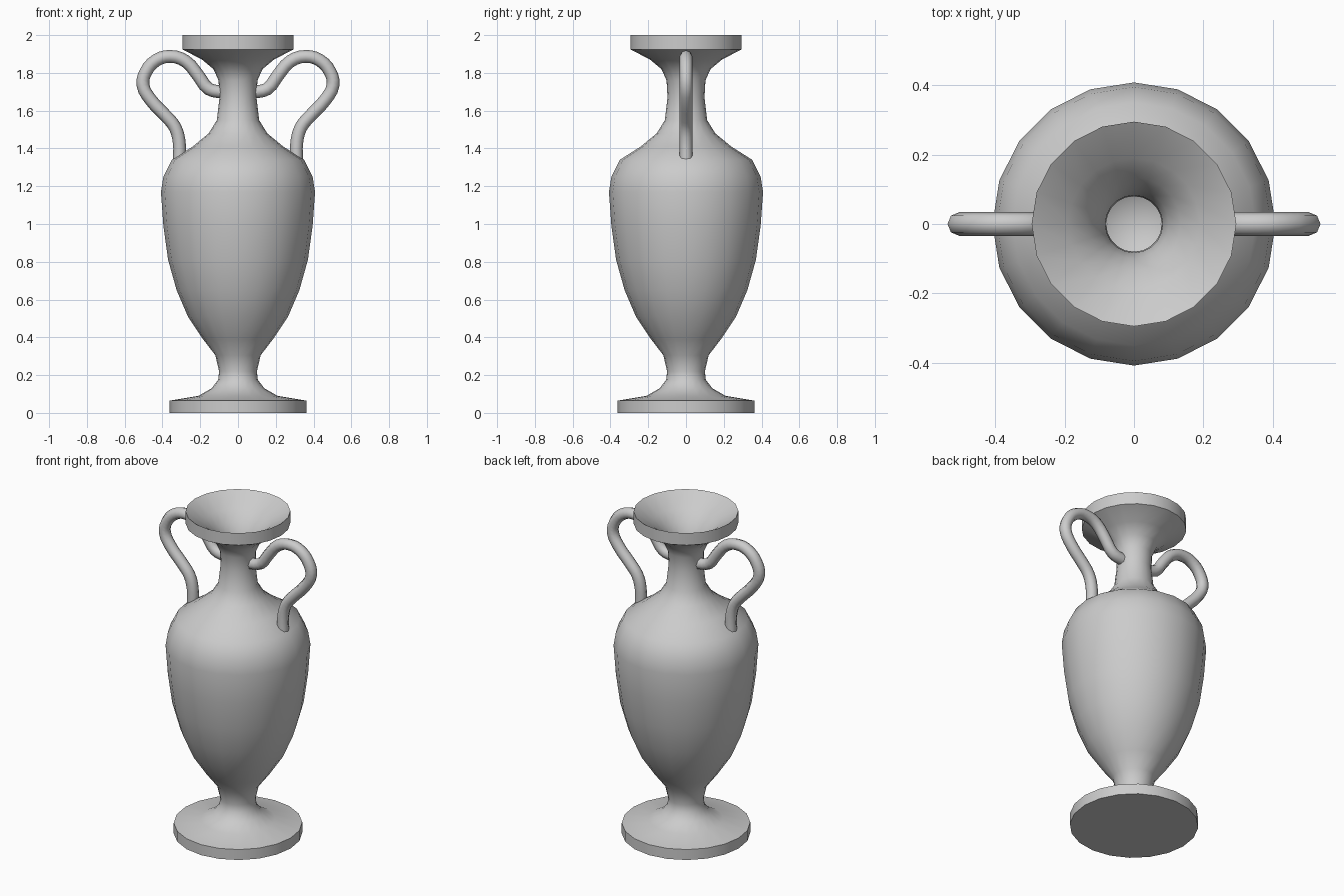
import bpy, bmesh, math

if "Cube" in bpy.data.objects:
    bpy.data.objects.remove(bpy.data.objects["Cube"])

SIDES = 20


def smooth(obj, angle):
    bpy.ops.object.select_all(action='DESELECT')
    obj.select_set(True)
    bpy.context.view_layer.objects.active = obj
    bpy.ops.object.shade_smooth_by_angle(angle=math.radians(angle))


def lathe(name, profile):
    bm = bmesh.new()
    vs = [bm.verts.new((r, 0, z)) for r, z in profile]
    es = [bm.edges.new(p) for p in zip(vs, vs[1:])]
    bmesh.ops.spin(bm, geom=vs + es, cent=(0, 0, 0), axis=(0, 0, 1),
                   angle=math.tau, steps=SIDES)
    bmesh.ops.remove_doubles(bm, verts=bm.verts[:], dist=0.0005)
    bmesh.ops.recalc_face_normals(bm, faces=bm.faces[:])
    me = bpy.data.meshes.new(name)
    bm.to_mesh(me)
    bm.free()
    obj = bpy.data.objects.new(name, me)
    bpy.context.collection.objects.link(obj)
    smooth(obj, 42)


def tube(name, path, radius, side):
    cu = bpy.data.curves.new(name, 'CURVE')
    cu.dimensions = '3D'
    cu.bevel_depth = radius
    cu.bevel_resolution = 2
    cu.use_fill_caps = True
    cu.resolution_u = 3
    sp = cu.splines.new('BEZIER')
    sp.bezier_points.add(len(path) - 1)
    for bp, (x, z) in zip(sp.bezier_points, path):
        bp.co = (side * x, 0, z)
        bp.handle_left_type = bp.handle_right_type = 'AUTO'
    obj = bpy.data.objects.new(name, cu)
    bpy.context.collection.objects.link(obj)
    bpy.ops.object.select_all(action='DESELECT')
    obj.select_set(True)
    bpy.context.view_layer.objects.active = obj
    bpy.ops.object.convert(target='MESH')
    smooth(bpy.context.view_layer.objects.active, 60)


# Vase body: foot, belly, shoulder, neck and lip
outer = [(0, 0), (0.362, 0), (0.362, 0.065), (0.21, 0.09), (0.14, 0.13),
         (0.105, 0.175), (0.10, 0.22), (0.12, 0.305), (0.185, 0.39),
         (0.265, 0.51), (0.325, 0.65), (0.37, 0.81), (0.395, 0.99),
         (0.408, 1.17), (0.395, 1.25), (0.35, 1.34), (0.24, 1.41),
         (0.155, 1.48), (0.112, 1.55), (0.098, 1.67), (0.103, 1.76),
         (0.13, 1.82), (0.19, 1.87), (0.295, 1.925), (0.295, 2.0)]
# Hollow: mouth funnel, throat and inside of the belly
inner = [(0.19, 1.93), (0.135, 1.87), (0.10, 1.81), (0.083, 1.74),
         (0.08, 1.66), (0.09, 1.55), (0.14, 1.46), (0.23, 1.385),
         (0.33, 1.32), (0.38, 1.17), (0.37, 0.99), (0.345, 0.81),
         (0.24, 0.51), (0.10, 0.335), (0, 0.31)]
lathe("vase_body", outer + inner)

# Looping handles on both sides
path = [(0.085, 1.698), (0.155, 1.715), (0.21, 1.785), (0.278, 1.862),
        (0.358, 1.887), (0.432, 1.867), (0.488, 1.805), (0.503, 1.735),
        (0.464, 1.66), (0.385, 1.575), (0.335, 1.515), (0.312, 1.44),
        (0.31, 1.33)]
for side, label in ((-1, "left"), (1, "right")):
    tube(label + "_handle", path, 0.034, side)
